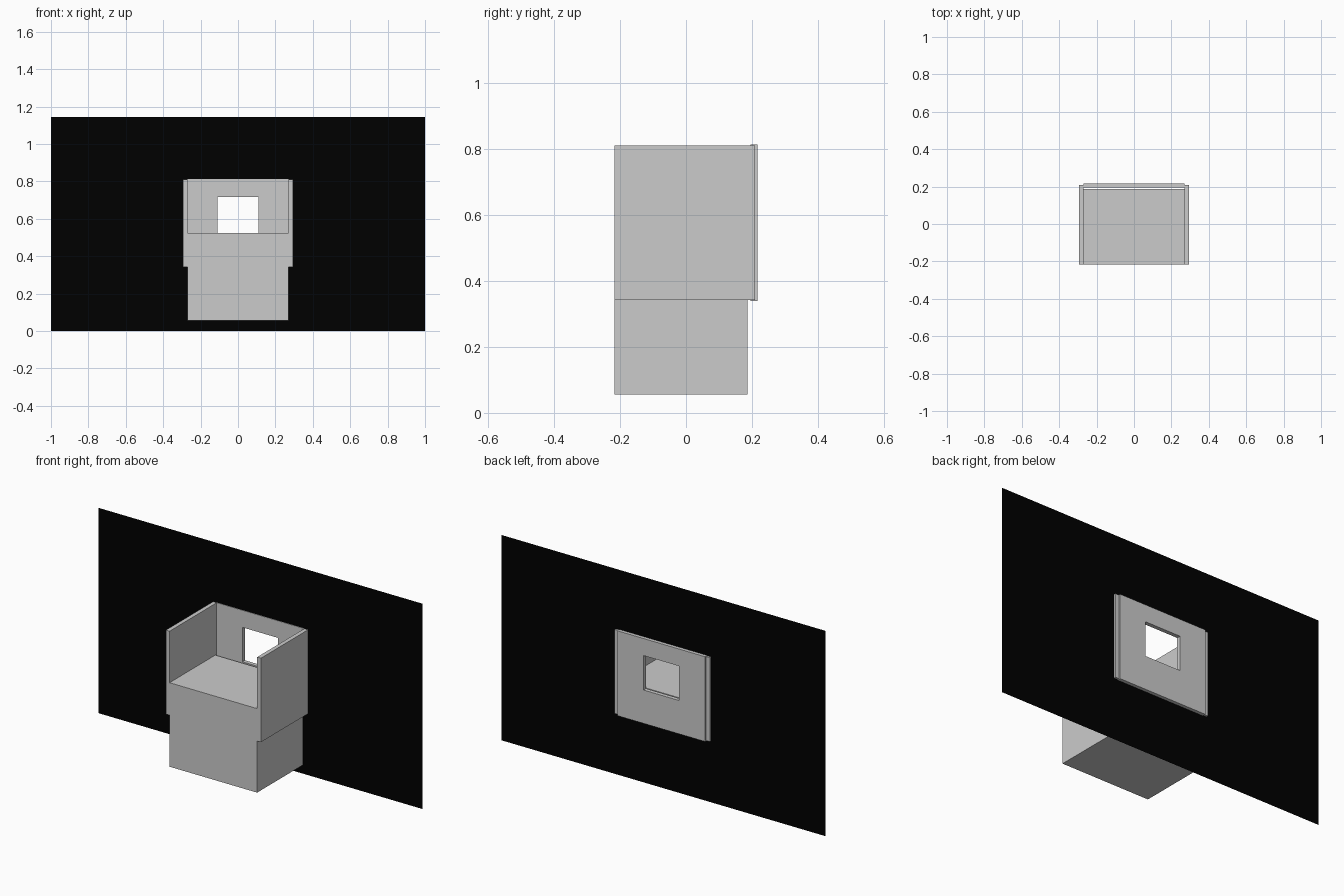
import bpy, bmesh

if "Cube" in bpy.data.objects:
    bpy.data.objects.remove(bpy.data.objects["Cube"])


def finish(bm, name):
    bmesh.ops.recalc_face_normals(bm, faces=bm.faces[:])
    mesh = bpy.data.meshes.new(name)
    bm.to_mesh(mesh)
    bm.free()
    obj = bpy.data.objects.new(name, mesh)
    bpy.context.collection.objects.link(obj)
    return obj


def push(bm, faces, dy):
    """Extrude faces along y and return the new end faces."""
    geom = bmesh.ops.extrude_face_region(bm, geom=faces)["geom"]
    verts = [g for g in geom if isinstance(g, bmesh.types.BMVert)]
    bmesh.ops.translate(bm, verts=verts, vec=(0, dy, 0))
    return [g for g in geom if isinstance(g, bmesh.types.BMFace)]


def framed_panel(name, outer, inner, y, depth=0):
    """Upright panel with a rectangular opening; rects are (half width, z0, z1)."""
    bm = bmesh.new()

    def loop(w, z0, z1):
        return [bm.verts.new((x, y, z))
                for x, z in ((-w, z0), (w, z0), (w, z1), (-w, z1))]

    o, i = loop(*outer), loop(*inner)
    faces = [bm.faces.new((o[k], o[(k + 1) % 4], i[(k + 1) % 4], i[k]))
             for k in range(4)]
    if depth:
        push(bm, faces, depth)
    return finish(bm, name)


FRONT, SEAT_BACK, ARM_BACK = -0.217, 0.186, 0.209
IN, OUT = 0.27, 0.293
BASE, STEP, SEAT, TOP = 0.055, 0.342, 0.523, 0.81
WINDOW = (0.11, 0.525, 0.717)

# Seat block with the two side walls, as one solid
bm = bmesh.new()
side = {}
for s in (-1, 1):
    side[s] = [bm.verts.new((s * x, FRONT, z)) for x, z in
               ((IN, BASE), (IN, STEP), (IN, SEAT), (IN, TOP), (OUT, TOP), (OUT, STEP))]
arms = [bm.faces.new(side[1][:0:-1]), bm.faces.new(side[-1][1:])]
middle = bm.faces.new(side[-1][:3][::-1] + side[1][:3])
ends = push(bm, arms + [middle], SEAT_BACK - FRONT)
arm_ends = [f for f in ends if abs(f.calc_center_median().x) > 0.1]
push(bm, arm_ends, ARM_BACK - SEAT_BACK)
bmesh.ops.dissolve_limit(bm, angle_limit=0.01, verts=bm.verts[:], edges=bm.edges[:])
finish(bm, "seat_body")

# Back panel with the window opening
framed_panel("back_panel", (IN, 0.339, 0.812), WINDOW, 0.195, 0.022)

# Thin black wall around the window
wall = framed_panel("wall", (1.0, 0.0, 1.144), WINDOW, 0.198)
black = bpy.data.materials.new("black")
black.diffuse_color = (0, 0, 0, 1)
black.use_nodes = True
black.node_tree.nodes["Principled BSDF"].inputs["Base Color"].default_value = black.diffuse_color
wall.data.materials.append(black)
